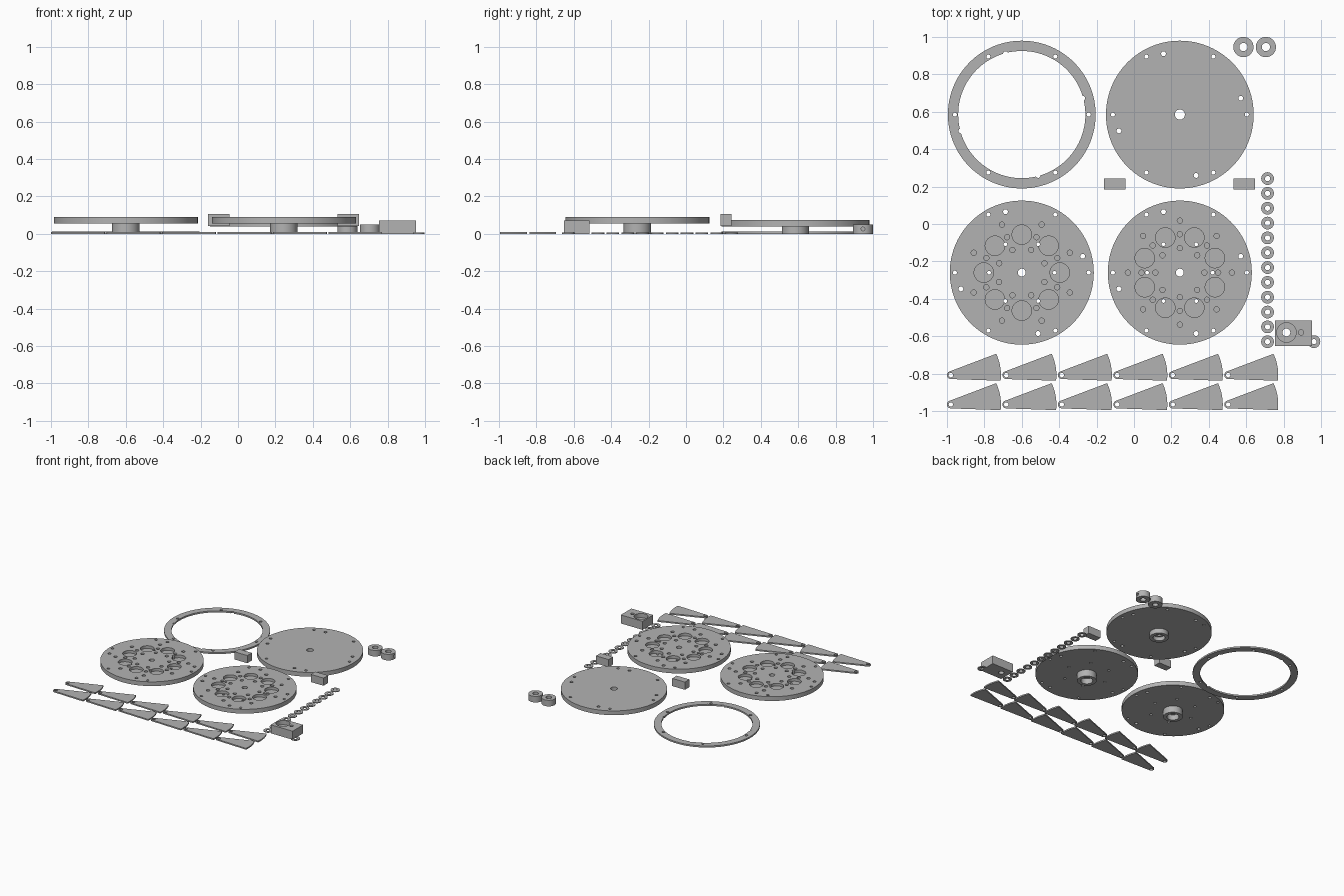
import bpy, bmesh
from math import sin, cos, pi, radians, atan2, hypot

if "Cube" in bpy.data.objects:
    bpy.data.objects.remove(bpy.data.objects["Cube"])

grey = bpy.data.materials.new("plain grey")
grey.use_nodes = True
grey.diffuse_color = (0.45, 0.45, 0.45, 1)
grey.node_tree.nodes["Principled BSDF"].inputs["Base Color"].default_value = grey.diffuse_color


def finish(bm, name, loc=(0, 0, 0)):
    bmesh.ops.recalc_face_normals(bm, faces=bm.faces)
    mesh = bpy.data.meshes.new(name)
    bm.to_mesh(mesh)
    bm.free()
    mesh.materials.append(grey)
    ob = bpy.data.objects.new(name, mesh)
    ob.location = loc
    bpy.context.collection.objects.link(ob)
    return ob


def lathe(name, profile, loc=(0, 0, 0), n=96):
    """Spin a closed (radius, z) outline around z."""
    bm = bmesh.new()
    rings = [[bm.verts.new((r * cos(2 * pi * i / n), r * sin(2 * pi * i / n), z))
              for i in range(n)] for r, z in profile]
    for a, b in zip(rings, rings[1:] + rings[:1]):
        for i in range(n):
            j = (i + 1) % n
            bm.faces.new((a[i], a[j], b[j], b[i]))
    return finish(bm, name, loc)


def tube(name, outer, inner, height, loc, n=48):
    return lathe(name, [(inner, 0), (outer, 0), (outer, height), (inner, height)], loc, n)


def prism(name, outline, height, loc=(0, 0, 0)):
    """Extrude an xy outline upward."""
    bm = bmesh.new()
    face = bm.faces.new([bm.verts.new((x, y, 0)) for x, y in outline])
    top = bmesh.ops.extrude_face_region(bm, geom=[face])["geom"]
    bmesh.ops.translate(bm, vec=(0, 0, height),
                        verts=[v for v in top if isinstance(v, bmesh.types.BMVert)])
    return finish(bm, name, loc)


def box(name, x0, x1, y0, y1, z0, z1):
    return prism(name, [(x0, y0), (x1, y0), (x1, y1), (x0, y1)], z1 - z0, (0, 0, z0))


def circle(r, n=24, cx=0, cy=0):
    return [(cx + r * cos(2 * pi * i / n), cy + r * sin(2 * pi * i / n)) for i in range(n)]


def cut(ob, holes, bottom, top):
    """Drill (x, y, radius) holes, given relative to the object."""
    bm = bmesh.new()
    for x, y, r in holes:
        n = 48 if r > 0.04 else 20
        face = bm.faces.new([bm.verts.new((*p, bottom)) for p in circle(r, n, x, y)])
        geo = bmesh.ops.extrude_face_region(bm, geom=[face])["geom"]
        bmesh.ops.translate(bm, vec=(0, 0, top - bottom),
                            verts=[v for v in geo if isinstance(v, bmesh.types.BMVert)])
    apply_cut(ob, finish(bm, "hole_cutter", ob.location))


def apply_cut(ob, cutter):
    cutter.hide_render = True
    mod = ob.modifiers.new("holes", "BOOLEAN")
    mod.operation, mod.solver, mod.object = "DIFFERENCE", "EXACT", cutter
    bpy.context.view_layer.update()
    mesh = bpy.data.meshes.new_from_object(ob.evaluated_get(bpy.context.evaluated_depsgraph_get()))
    ob.modifiers.clear()
    ob.data = mesh
    bpy.data.objects.remove(cutter)


def polar(radius, size, count, start=0):
    return [(radius * cos(a), radius * sin(a), size)
            for a in (radians(start + 360 * i / count) for i in range(count))]


def disc(name, loc, r, hub, bore, z0, z1):
    """Disc with a hollow hub underneath and a central bore."""
    step = z0 * 0.8
    return lathe(name, [(bore, step), (0.045, step), (0.045, 0), (hub, 0),
                        (hub, z0), (r, z0), (r, z1), (bore, z1)], loc)


screw_holes = polar(0.358, 0.011, 6) + polar(0.337, 0.013, 4, 15)

# Flat ring and plain cover disc
ring = tube("flange_ring", 0.395, 0.34, 0.013, (-0.6, 0.585, 0), 96)
cut(ring, screw_holes, -0.1, 0.1)
cover = disc("cover_disc", (0.245, 0.585, 0), 0.395, 0.072, 0.027, 0.04, 0.075)
cut(cover, screw_holes, -0.1, 0.2)

# Two pocketed discs, turned half a step from each other
for name, x, turn in (("left_pocket_disc", 0.245, 22.5), ("right_pocket_disc", -0.6, 0)):
    d = disc(name, (x, -0.26, 0), 0.385, 0.073, 0.021, 0.055, 0.09)
    half = turn + 22.5
    blind = polar(0.203, 0.052, 8, turn)
    for radius in (0.131, 0.205, 0.278):
        blind += polar(radius, 0.014, 8, half)
    cut(d, blind, 0.068, 0.2)
    cut(d, screw_holes + polar(0.175, 0.01, 6), -0.1, 0.2)

# Collars with a set screw hole in the side
for i, x in enumerate((0.585, 0.705)):
    collar = tube(f"collar_{i + 1}", 0.054, 0.022, 0.05, (x, 0.946, 0))
    pin = prism("pin_cutter", circle(0.01), 0.1, (x, 0.946, 0.026))
    pin.rotation_euler.y = pi / 2
    apply_cut(collar, pin)

# Raised small blocks
for i, x in enumerate((-0.16, 0.533)):
    box(f"spacer_block_{i + 1}", x, x + 0.115, 0.185, 0.243, 0.042, 0.105)

# Washers
for i in range(12):
    tube(f"washer_{i + 1}", 0.034, 0.014, 0.006, (0.714, 0.243 - i * 0.0793, 0), 32)
tube("washer_13", 0.034, 0.014, 0.006, (0.962, -0.629, 0), 32)

# Mounting block with a bored pocket
block = box("mount_block", 0.755, 0.953, -0.652, -0.515, 0, 0.07)
cut(block, [(0.815, -0.58, 0.052), (0.893, -0.58, 0.014)], 0.035, 0.2)
cut(block, [(0.815, -0.58, 0.021)], -0.1, 0.2)

# Shutter blades: a fan shape with a rounded pivot end
corner_top, corner_low, eye = (0.24, 0.113), (0.266, -0.03), 0.021
a0, a1 = (atan2(y, x) for x, y in (corner_low, corner_top))
reach = hypot(*corner_low)
fan = [(reach * cos(a0 + (a1 - a0) * i / 12), reach * sin(a0 + (a1 - a0) * i / 12))
       for i in range(13)]
fan += [(eye * cos(radians(a)), eye * sin(radians(a))) for a in range(115, 271, 15)]
for row in range(2):
    for col in range(6):
        blade = prism(f"blade_{row * 6 + col + 1}", fan, 0.011,
                      (-0.979 + col * 0.2965, -0.808 - row * 0.157, 0))
        cut(blade, [(0, 0, 0.012)], -0.1, 0.1)

# Smooth round walls, keep hard edges
bpy.ops.object.select_all(action="DESELECT")
for ob in bpy.context.collection.objects:
    if ob.type == "MESH":
        ob.select_set(True)
        bpy.context.view_layer.objects.active = ob
bpy.ops.object.shade_smooth_by_angle(angle=radians(30))
